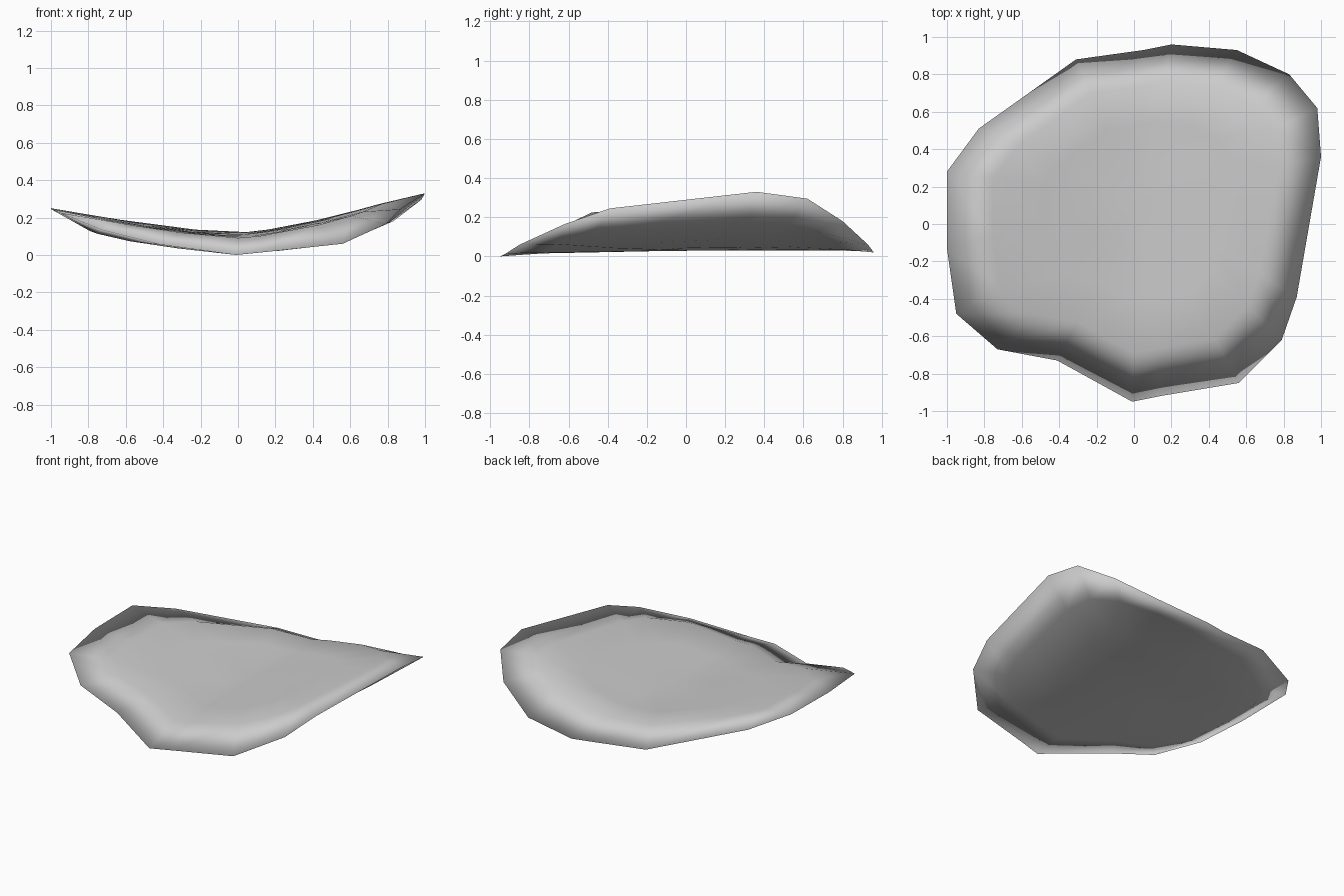
import bpy
import bmesh

cube = bpy.data.objects.get("Cube")
if cube:
    bpy.data.objects.remove(cube)

# Irregular outer rim, going round clockwise from the right side
RIM = [
    (-1, .28, .25), (-.83, .51, .185), (-.31, .88, .05), (.05, .93, .025),
    (.2, .96, .02), (.55, .93, .06), (.83, .8, .18), (.98, .62, .295),
    (1, .36, .33), (.87, -.39, .245), (.79, -.62, .165), (.56, -.85, .06),
    (.14, -.92, .015), (-.01, -.95, 0), (-.41, -.73, .055), (-.73, -.67, .135),
    (-.95, -.48, .225), (-1, -.13, .245),
]
CX, CY = .03, .13


def top_height(x, y):
    """Upper face: a shallow trough that climbs towards both sides."""
    climb = .24 if x > 0 else .15
    return .105 + .02 * y + climb * abs(x) ** 1.5


def bottom_height(x, y):
    """Lower face: a rounder belly that meets the upper face at the rim."""
    climb = .22 if x > 0 else .16
    return .03 + .02 * min(y, 0) + climb * x * x


def add_layer(bm, rim, scales, height, upward):
    """Bridge rim to shrinking rings, then close with a fan."""
    def face(verts):
        bm.faces.new(verts if upward else verts[::-1])

    n = len(rim)
    outer = rim
    for s in scales:
        inner = []
        for x, y, z in RIM:
            px, py = CX + (x - CX) * s, CY + (y - CY) * s
            inner.append(bm.verts.new((px, py, height(px, py))))
        for i in range(n):
            j = (i + 1) % n
            face([outer[j], outer[i], inner[i], inner[j]])
        outer = inner
    centre = bm.verts.new((CX, CY, height(CX, CY)))
    for i in range(n):
        face([outer[(i + 1) % n], outer[i], centre])


# Thin curved shell, upper and lower faces sharing one rim
bm = bmesh.new()
rim = [bm.verts.new(p) for p in RIM]
add_layer(bm, rim, (.76, .5, .25), top_height, True)
add_layer(bm, rim, (.8, .5, .25), bottom_height, False)
bmesh.ops.recalc_face_normals(bm, faces=bm.faces)
for f in bm.faces:
    f.smooth = True

mesh = bpy.data.meshes.new("curved_shell")
bm.to_mesh(mesh)
bm.free()
shell = bpy.data.objects.new("curved_shell", mesh)
bpy.context.collection.objects.link(shell)

# Plain grey
grey = bpy.data.materials.new("light_grey")
grey.use_nodes = True
colour = (.6, .6, .6, 1)
grey.diffuse_color = colour
grey.node_tree.nodes["Principled BSDF"].inputs["Base Color"].default_value = colour
mesh.materials.append(grey)
